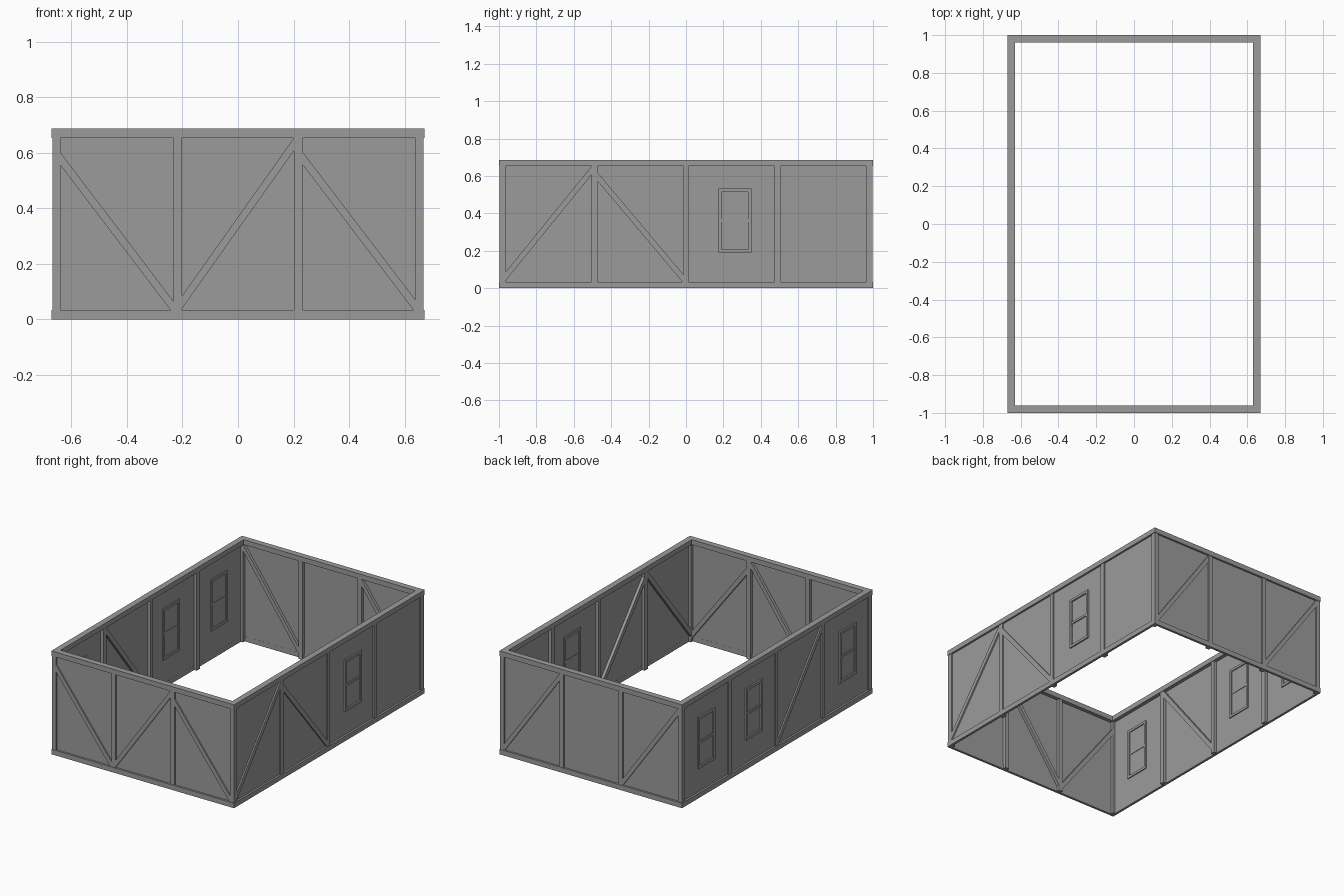
import bpy, bmesh
from mathutils import Vector

if "Cube" in bpy.data.objects:
    bpy.data.objects.remove(bpy.data.objects["Cube"])

HX, HY, H = 0.671, 1.0, 0.686      # half width, half length, height
RAIL, RAIL_Z = 0.040, 0.033        # top rail depth, rail height
SILL = 0.016                       # bottom rail depth
IN, DEEP = 0.0035, 0.0365          # outer and inner faces of posts

# each wall: origin on outer face, along direction, inward direction, half length
WALLS = {
    "front": (Vector((0, -HY, 0)), Vector((1, 0, 0)), Vector((0, 1, 0)), HX),
    "back":  (Vector((0, HY, 0)), Vector((1, 0, 0)), Vector((0, -1, 0)), HX),
    "right": (Vector((HX, 0, 0)), Vector((0, 1, 0)), Vector((-1, 0, 0)), HY),
    "left":  (Vector((-HX, 0, 0)), Vector((0, 1, 0)), Vector((1, 0, 0)), HY),
}

# dark grey paint
grey = bpy.data.materials.new("dark_grey")
grey.diffuse_color = (0.33, 0.33, 0.33, 1)
grey.use_nodes = True
grey.node_tree.nodes["Principled BSDF"].inputs["Base Color"].default_value = grey.diffuse_color


def prism(name, wall, poly, t0, t1):
    """Extrude a wall-plane polygon (u, z) from depth t0 to t1."""
    o, along, inward, _ = WALLS[wall]
    bm = bmesh.new()
    face = bm.faces.new([bm.verts.new(o + along * u + inward * t0 + Vector((0, 0, z)))
                         for u, z in poly])
    ext = bmesh.ops.extrude_face_region(bm, geom=[face])
    bmesh.ops.translate(bm, vec=inward * (t1 - t0),
                        verts=[v for v in ext["geom"] if isinstance(v, bmesh.types.BMVert)])
    bmesh.ops.recalc_face_normals(bm, faces=bm.faces)
    me = bpy.data.meshes.new(name)
    bm.to_mesh(me)
    bm.free()
    me.materials.append(grey)
    ob = bpy.data.objects.new(name, me)
    bpy.context.collection.objects.link(ob)
    return ob


def box(name, wall, u0, u1, z0, z1, t0, t1):
    return prism(name, wall, [(u0, z0), (u1, z0), (u1, z1), (u0, z1)], t0, t1)


def brace(wall, u_low, u_high, z_low=0.075, z_high=0.652, thick=0.046):
    prism(wall + "_brace", wall,
          [(u_low, z_low - thick), (u_high, z_high - thick), (u_high, z_high), (u_low, z_low)],
          IN + 0.0002, DEEP - 0.002)


def window(wall, c, z0=0.19, z1=0.532, w=0.088, f=0.017):
    t0, t1 = IN, 0.022
    for s in (-1, 1):
        a, b = sorted((c + s * w, c + s * (w - f)))
        box(wall + "_window_jamb", wall, a, b, z0, z1, t0, t1)
    box(wall + "_window_sill", wall, c - w + f, c + w - f, z0, z0 + f, t0, t1)
    box(wall + "_window_head", wall, c - w + f, c + w - f, z1 - f, z1, t0, t1)
    box(wall + "_window_bar", wall, c - w + f, c + w - f, 0.354, 0.369, t0 + 0.003, t1 - 0.003)


for wall, (_, _, _, half) in WALLS.items():
    long_side = wall in ("right", "left")
    # top and bottom rails, short sides butt between the long ones
    top_end = half if long_side else half - RAIL
    low_end = half if long_side else half - SILL
    box(wall + "_top_rail", wall, -top_end, top_end, H - RAIL_Z, H, 0, RAIL)
    box(wall + "_bottom_rail", wall, -low_end, low_end, 0, RAIL_Z, 0, SILL)
    # thin infill panel
    box(wall + "_panel", wall, -half + 0.013, half - 0.013, 0.001, H - 0.01, 0.0128, 0.0155)
    # intermediate posts, standing inside the bottom rail
    if long_side:
        posts = ((-0.489, 0.032), (0, 0.028), (0.489, 0.032))
    else:
        posts = ((-0.217, 0.029), (0.217, 0.029))
    for u, w in posts:
        box(wall + "_post", wall, u - w / 2, u + w / 2, 0.001, H - 0.002, IN, DEEP)
    # corner posts
    if long_side:
        for s in (-1, 1):
            a, b = sorted((s * (half - IN), s * (half - DEEP)))
            box(wall + "_corner_post", wall, a, b, 0.001, H - 0.01, IN, IN + 0.029)

# diagonal braces: (wall, low end, high end, optional end heights)
brace("front", -0.233, -0.639, 0.066, 0.600)
brace("front", -0.204, 0.203, 0.081, 0.655)
brace("front", 0.639, 0.230, 0.070, 0.606)
brace("back", 0.639, 0.230)
brace("back", -0.230, -0.639)
brace("right", -0.966, -0.505, 0.084)
brace("right", -0.014, -0.474, 0.073, 0.620)
brace("left", -0.014, -0.474)

# windows
window("right", 0.261)
for c in (0.734, 0.233, -0.75):
    window("left", c)
